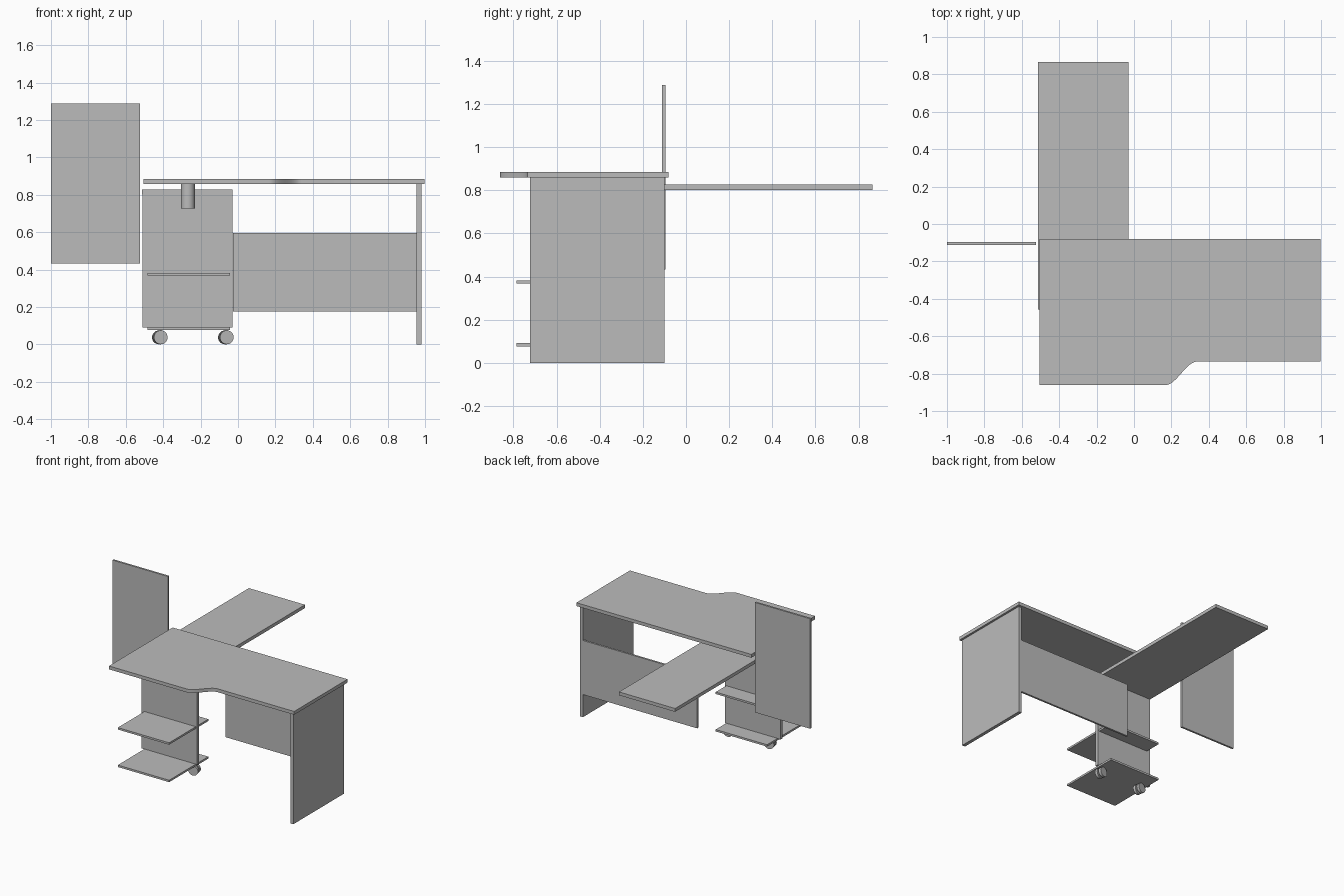
import bpy, bmesh, math
from mathutils import Matrix, Vector

cube = bpy.data.objects.get("Cube")
if cube:
    bpy.data.objects.remove(cube, do_unlink=True)

grey = bpy.data.materials.new("plain grey")
grey.use_nodes = True
colour = (0.5, 0.5, 0.5, 1)
grey.diffuse_color = colour
grey.node_tree.nodes["Principled BSDF"].inputs["Base Color"].default_value = colour


def finish(name, bm, smooth=False):
    """Turn a bmesh into a named grey object."""
    bmesh.ops.recalc_face_normals(bm, faces=bm.faces)
    mesh = bpy.data.meshes.new(name)
    bm.to_mesh(mesh)
    bm.free()
    mesh.materials.append(grey)
    obj = bpy.data.objects.new(name, mesh)
    bpy.context.collection.objects.link(obj)
    if smooth:
        bpy.ops.object.select_all(action='DESELECT')
        obj.select_set(True)
        bpy.context.view_layer.objects.active = obj
        bpy.ops.object.shade_smooth_by_angle(angle=math.radians(30))
    return obj


def board(name, x, y, z):
    """Rectangular board given by its extents on each axis."""
    bm = bmesh.new()
    bmesh.ops.create_cube(bm, size=1)
    for v in bm.verts:
        v.co = Vector(lo + (c + 0.5) * (hi - lo) for c, (lo, hi) in zip(v.co, (x, y, z)))
    return finish(name, bm)


def add_cylinder(bm, radius, depth, matrix):
    bmesh.ops.create_cone(bm, cap_ends=True, segments=32, radius1=radius,
                          radius2=radius, depth=depth, matrix=matrix)


# Main desktop: deep left end easing into a shallower right end
left, right, back = -0.505, 0.997, -0.08
deep, shallow = -0.862, -0.735
outline = [(left, back), (left, deep)]
steps = 16
for i in range(steps + 1):
    t = i / steps
    outline.append((0.165 + 0.175 * t,
                    deep + (shallow - deep) * (1 - math.cos(math.pi * t)) / 2))
outline += [(right, shallow), (right, back)]
bm = bmesh.new()
base = bm.faces.new([bm.verts.new((x, y, 0.859)) for x, y in outline])
top = bmesh.ops.extrude_face_region(bm, geom=[base])
bmesh.ops.translate(bm, vec=(0, 0, 0.026),
                    verts=[v for v in top["geom"] if isinstance(v, bmesh.types.BMVert)])
finish("desktop", bm, smooth=True)

# Supporting and screening boards
board("side_leg_panel", (0.955, 0.981), (-0.722, -0.099), (0, 0.859))
board("modesty_panel", (-0.026, 0.955), (-0.115, -0.1), (0.175, 0.595))
board("return_top", (-0.512, -0.03), (-0.458, 0.865), (0.802, 0.828))
board("tall_screen", (-1.0, -0.524), (-0.111, -0.096), (0.434, 1.288))

# Rolling pedestal: upright with two shelves running through it
board("pedestal_upright", (-0.51, -0.03), (-0.458, -0.434), (0.09, 0.802))
for name, z in (("lower_shelf", 0.077), ("middle_shelf", 0.368)):
    board(name, (-0.483, -0.042), (-0.785, -0.305), (z, z + 0.015))

# Round pivot post under the desktop
bm = bmesh.new()
add_cylinder(bm, 0.037, 0.132, Matrix.Translation((-0.268, -0.5, 0.793)))
finish("pivot_post", bm, smooth=True)

# Twin-wheel casters, swivelled slightly
for name, x in (("right_caster", -0.418), ("left_caster", -0.065)):
    bm = bmesh.new()
    place = (Matrix.Translation((x, -0.44, 0.038)) @ Matrix.Rotation(math.radians(12), 4, 'Z')
             @ Matrix.Rotation(math.pi / 2, 4, 'X'))
    for side in (-1, 1):
        add_cylinder(bm, 0.037, 0.02, place @ Matrix.Translation((0, 0, side * 0.016)))
    add_cylinder(bm, 0.022, 0.02, place)
    add_cylinder(bm, 0.008, 0.045, Matrix.Translation((x, -0.44, 0.06)))
    finish(name, bm, smooth=True)
